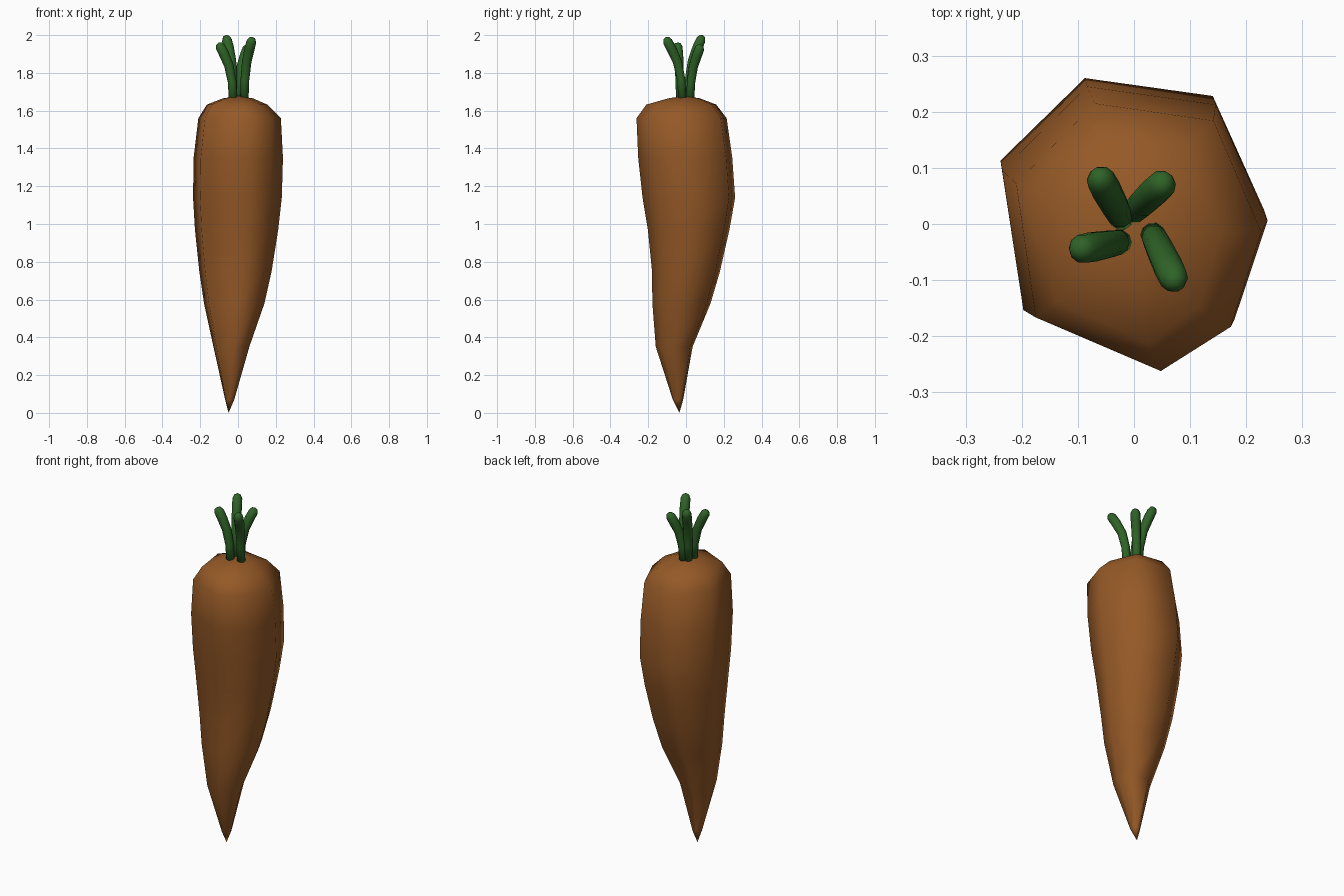
import bpy, bmesh, math
from mathutils import Vector

if "Cube" in bpy.data.objects:
    bpy.data.objects.remove(bpy.data.objects["Cube"])


def material(name, rgb):
    m = bpy.data.materials.new(name)
    m.diffuse_color = (*rgb, 1)
    m.use_nodes = True
    m.node_tree.nodes["Principled BSDF"].inputs["Base Color"].default_value = m.diffuse_color
    return m


def loft(name, rings, start, end, mat):
    """Skin a stack of equal-sized rings, closed by a point at each end."""
    bm = bmesh.new()
    rows = [[bm.verts.new(p) for p in ring] for ring in rings]
    n = len(rows[0])
    for a, b in zip(rows, rows[1:]):
        for i in range(n):
            j = (i + 1) % n
            bm.faces.new((a[i], a[j], b[j], b[i]))
    for row, point in ((rows[0], start), (rows[-1], end)):
        tip = bm.verts.new(point)
        for i in range(n):
            bm.faces.new((row[i], row[(i + 1) % n], tip))
    bmesh.ops.recalc_face_normals(bm, faces=bm.faces)
    for f in bm.faces:
        f.smooth = True
    me = bpy.data.meshes.new(name)
    bm.to_mesh(me)
    bm.free()
    me.materials.append(mat)
    ob = bpy.data.objects.new(name, me)
    bpy.context.collection.objects.link(ob)
    return ob


orange = material("carrot orange", (0.30, 0.10, 0.02))
green = material("stem green", (0.028, 0.125, 0.02))

# Root: uneven seven-sided section fitted to the extents at each height
section = [(1, 0.04), (0.61, 0.87), (-0.36, 1), (-1, 0.40),
           (-0.84, -0.60), (0.18, -1), (0.75, -0.67)]
levels = [  # z, x min, x max, y min, y max
    (0.07, -0.068, -0.02, -0.07, -0.015),
    (0.35, -0.13, 0.06, -0.16, 0.035),
    (0.58, -0.18, 0.14, -0.178, 0.13),
    (0.75, -0.205, 0.178, -0.18, 0.18),
    (0.97, -0.228, 0.213, -0.202, 0.23),
    (1.14, -0.238, 0.232, -0.23, 0.26),
    (1.35, -0.235, 0.238, -0.253, 0.245),
    (1.56, -0.21, 0.227, -0.262, 0.215),
    (1.632, -0.165, 0.155, -0.21, 0.16),
    (1.665, -0.08, 0.08, -0.095, 0.075),
]
rings = [[((x0 + x1) / 2 + u * (x1 - x0) / 2, (y0 + y1) / 2 + v * (y1 - y0) / 2, z)
          for u, v in section] for z, x0, x1, y0, y1 in levels]
loft("carrot_root", rings, (-0.05, -0.035, 0), (0, -0.01, 1.678), orange)


# Stems: round stalks that bend outward to a blunt, thicker tip
def stem(name, base, tip, top, sides=10):
    b, t = Vector((*base, 1.64)), Vector((*tip, top))
    # fraction outward, fraction upward, radius
    steps = [(0, 0, 0.022), (0.08, 0.35, 0.023), (0.3, 0.62, 0.025),
             (0.65, 0.82, 0.027), (0.88, 0.93, 0.026), (0.97, 0.98, 0.017)]
    path = [Vector((b.x + (t.x - b.x) * o, b.y + (t.y - b.y) * o,
                    b.z + (t.z - b.z) * h)) for o, h, r in steps] + [t]
    out = []
    for i, (o, h, r) in enumerate(steps):
        d = (path[i + 1] - path[max(i - 1, 0)]).normalized()
        u = Vector((0, 1, 0)).cross(d).normalized()
        v = d.cross(u)
        out.append([path[i] + r * (u * math.cos(k * math.tau / sides)
                                   + v * math.sin(k * math.tau / sides))
                    for k in range(sides)])
    loft(name, out, b, t, green)


stem("stem_back_left", (-0.022, 0.01), (-0.064, 0.088), 2.0)
stem("stem_back_right", (0.0, 0.022), (0.057, 0.078), 1.95)
stem("stem_front_left", (-0.025, -0.032), (-0.102, -0.046), 1.96)
stem("stem_front_right", (0.033, -0.018), (0.076, -0.108), 1.99)
